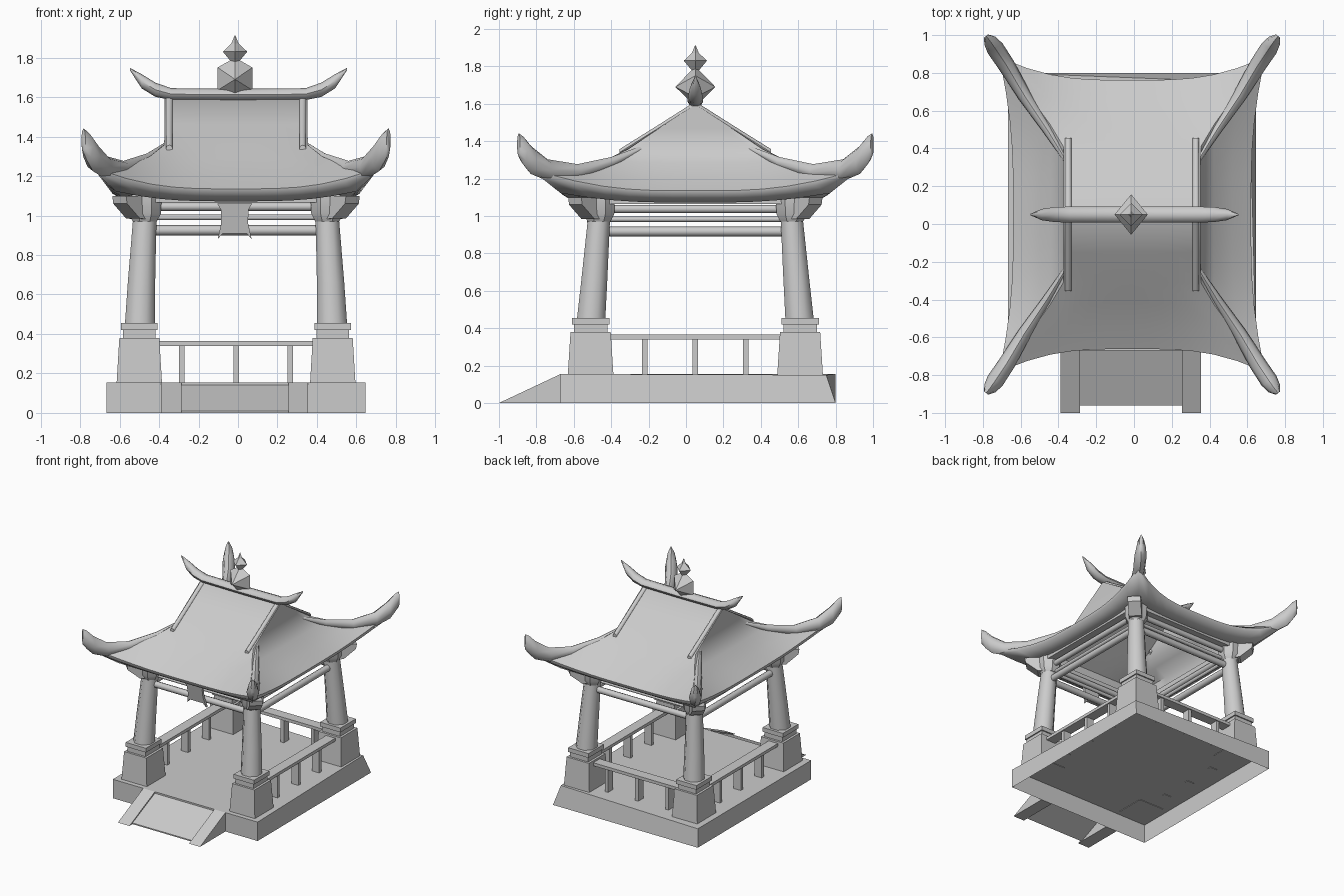
import bpy, bmesh, math
from mathutils import Vector

cube = bpy.data.objects.get("Cube")
if cube:
    bpy.data.objects.remove(cube, do_unlink=True)

CX, CY = -0.01, 0.05   # plan centre of the pavilion
CORNERS = [(sx, sy) for sx in (-1, 1) for sy in (-1, 1)]

stone = bpy.data.materials.new("plain_grey")
stone.use_nodes = True
GREY = (0.6, 0.6, 0.6, 1)
stone.diffuse_color = GREY
stone.node_tree.nodes["Principled BSDF"].inputs["Base Color"].default_value = GREY


def finish(name, bm, smooth=0):
    bmesh.ops.recalc_face_normals(bm, faces=bm.faces)
    me = bpy.data.meshes.new(name)
    bm.to_mesh(me)
    bm.free()
    me.materials.append(stone)
    if smooth:
        me.shade_smooth()
        me.set_sharp_from_angle(angle=math.radians(smooth))
    ob = bpy.data.objects.new(name, me)
    ob.location = (CX, CY, 0)
    bpy.context.collection.objects.link(ob)


def loft(name, rings, smooth=0, caps=(True, True)):
    """Skin a list of closed rings with quads."""
    bm = bmesh.new()
    vs = [[bm.verts.new(p) for p in r] for r in rings]
    n = len(vs[0])
    for a, b in zip(vs, vs[1:]):
        for i in range(n):
            j = (i + 1) % n
            bm.faces.new((a[i], a[j], b[j], b[i]))
    if caps[0]:
        bm.faces.new(vs[0])
    if caps[1]:
        bm.faces.new(vs[-1])
    finish(name, bm, smooth)


def rect(x, y, hx, hy, z):
    return [(x - hx, y - hy, z), (x + hx, y - hy, z), (x + hx, y + hy, z), (x - hx, y + hy, z)]


def box(name, x, y, hx, hy, z0, z1, taper=1.0):
    loft(name, [rect(x, y, hx, hy, z0), rect(x, y, hx * taper, hy * taper, z1)])


def ngon(x, y, z, r, n=8):
    return [(x + r * math.cos((i + .5) * math.tau / n), y + r * math.sin((i + .5) * math.tau / n), z)
            for i in range(n)]


def sweep(name, path, smooth=50, n=8):
    """Path points are (x, y, z, half width, half height); sections stay upright."""
    rings = []
    for i, (x, y, z, w, h) in enumerate(path):
        a, b = path[max(i - 1, 0)], path[min(i + 1, len(path) - 1)]
        side = Vector((b[1] - a[1], a[0] - b[0], 0)).normalized()
        ring = []
        for k in range(n):
            t = k * math.tau / n
            ring.append(Vector((x, y, z + h * math.sin(t))) + side * w * math.cos(t))
        rings.append(ring)
    loft(name, rings, smooth)


def hull(name, points):
    bm = bmesh.new()
    for p in points:
        bm.verts.new(p)
    bmesh.ops.convex_hull(bm, input=bm.verts)
    finish(name, bm)


# Platform: a hollow slab open underneath, worn at the left back corner
slab_top = rect(0, 0.015, 0.657, 0.735, 0.155)
slab_top[2] = (0.62, 0.70, 0.15)
loft("platform", [rect(0, 0.015, 0.657, 0.735, 0), slab_top], caps=(False, True))

# Entrance ramp with two side kerbs
Y_TOP, Y_FOOT = -0.72, -1.05
for name, x0, x1 in (("left_ramp_kerb", 0.265, 0.365), ("right_ramp_kerb", -0.38, -0.275)):
    hull(name, [(x, y, z) for x in (x0, x1)
                for y, z in ((Y_TOP, 0), (Y_TOP, 0.155), (Y_FOOT, 0))])
hull("ramp_panel", [(x, y, z) for x in (-0.28, 0.27)
                    for y, z in ((Y_TOP, 0.13), (Y_TOP, 0.142), (Y_FOOT + .04, 0), (Y_FOOT + .04, 0.01))])

# Corner supports: pedestal, cap, column, capital and diagonal bracket
for sx, sy in CORNERS:
    px, py = 0.49 * sx, 0.56 * sy
    tag = ("left" if sx > 0 else "right") + ("_front" if sy < 0 else "_back")
    box(tag + "_pedestal", px, py, 0.115, 0.122, 0.15, 0.38, 0.88)
    box(tag + "_pedestal_cap", px, py, 0.082, 0.09, 0.38, 0.425)
    box(tag + "_cap_slab", px, py, 0.092, 0.1, 0.42, 0.455)
    tx, ty = 0.462 * sx, 0.515 * sy
    loft(tag + "_column", [ngon(0.487 * sx, 0.557 * sy, 0.45, 0.082),
                           ngon(0.479 * sx, 0.54 * sy, 0.66, 0.075),
                           ngon(tx, ty, 0.99, 0.064)], smooth=50)
    loft(tag + "_capital", [ngon(tx, ty, 0.97, 0.066), ngon(tx, ty, 1.01, 0.088),
                            ngon(tx, ty, 1.10, 0.092)], smooth=30)
    d = 0.035
    hull(tag + "_bracket", [(tx + sx * (o + e), ty + sy * (o - e), z)
                            for o, z in ((0, 0.98), (0.06, 0.985), (0.085, 1.03), (0.125, 1.06),
                                         (0.13, 1.1), (0, 1.1))
                            for e in (-d, d)])

# Tie beams between the columns, with a plate ring above
for z, r, out in ((0.925, 0.026, 0.0), (0.99, 0.014, -0.02), (1.045, 0.022, 0.0)):
    for s in (-1, 1):
        y, x = s * (0.52 + out), s * (0.465 + out)
        sweep("cross_beam", [(-0.46, y, z, r, r), (0.46, y, z, r, r)])
        sweep("side_beam", [(x, -0.52, z - .008, r, r), (x, 0.52, z - .008, r, r)])
for s in (-1, 1):
    box("cross_plate", 0, s * 0.55, 0.53, 0.03, 1.065, 1.105)
    box("side_plate", s * 0.495, 0, 0.03, 0.55, 1.065, 1.105)

# Railings on both sides and the back; the front stays open
RAIL, THIN, DEEP = 0.042, 0.014, 0.032
for s in (-1, 1):
    box("side_rail", s * 0.5, 0, RAIL, 0.46, 0.34, 0.365)
    for y in (-0.27, 0, 0.27):
        box("side_rail_post", s * 0.5, y, DEEP, THIN, 0.15, 0.345)
box("back_rail", 0, 0.57, 0.4, RAIL, 0.34, 0.365)
for x in (-0.275, 0, 0.275):
    box("back_rail_post", x, 0.57, THIN, DEEP, 0.15, 0.345)


# Hip-and-gable roof: square rings whose corners are drawn out and lifted
def roof_ring(hx, hy, z, pull=0.0, lift=0.0, steps=12):
    ring = []
    for q in range(4):
        for i in range(steps):
            t = -1 + 2 * i / steps
            u, v = ((t, -1), (1, t), (-t, 1), (-1, -t))[q]
            c = abs(t) ** 3.5
            ring.append((u * (hx + 0.6 * pull * c), v * (hy + pull * c), z + lift * c))
    return ring


# The lining runs close beneath the outer skin
loft("roof", [
    roof_ring(0.362, 0.004, 1.592),
    roof_ring(0.362, 0.20, 1.465),
    roof_ring(0.364, 0.36, 1.362, 0, -0.005),
    roof_ring(0.43, 0.47, 1.285, 0.01, 0.015),
    roof_ring(0.53, 0.60, 1.20, 0.05, 0.045),
    roof_ring(0.63, 0.712, 1.135, 0.12, 0.10),
    roof_ring(0.625, 0.705, 1.11, 0.12, 0.095),
    roof_ring(0.56, 0.64, 1.072, 0.08, 0.05),
    roof_ring(0.50, 0.56, 1.085, 0.02, 0.02),
    roof_ring(0.50, 0.57, 1.20, 0.03, 0.03),
    roof_ring(0.42, 0.46, 1.27),
    roof_ring(0.35, 0.35, 1.345),
    roof_ring(0.348, 0.19, 1.45),
    roof_ring(0.345, 0.004, 1.572),
], smooth=50)

# Upturned hip horns at the four corners
HORN = [(.34, .27, 1.37, .010, .012), (.45, .45, 1.285, .025, .03), (.57, .63, 1.235, .036, .042),
        (.665, .79, 1.245, .045, .058), (.725, .88, 1.30, .047, .075), (.753, .92, 1.35, .036, .075),
        (.773, .945, 1.38, .014, .062)]
for sx, sy in CORNERS:
    sweep("hip_horn", [(x * sx, y * sy, z, w, h) for x, y, z, w, h in HORN])

# Gable rods lying on the slopes
ROD = 0.017
for sx, sy in CORNERS:
    sweep("gable_rod", [(0.338 * sx, y * sy, z, ROD, ROD)
                        for y, z in ((0, 1.595), (0.2, 1.468), (0.405, 1.34))])

# Curved ridge beam with rising tips
HALF = [(0.0, 1.612, .042, .03), (.34, 1.615, .042, .03), (.42, 1.637, .04, .036),
        (.49, 1.68, .03, .036), (.55, 1.742, .004, .006)]
ridge = [(-x, 0, z, w, h) for x, z, w, h in HALF[:0:-1]] + [(x, 0, z, w, h) for x, z, w, h in HALF]
sweep("ridge_beam", [(x + 0.012, *rest) for x, *rest in ridge])

# Faceted finial: large gem and a small spiked one
hull("finial_gem", [(-0.005, 0, 1.585), (-0.005, 0, 1.80)]
     + [(s * 0.088 - 0.005, 0, z) for s in (-1, 1) for z in (1.635, 1.75)]
     + [(-0.005, s * 0.107, 1.69) for s in (-1, 1)])
loft("finial_tip", [[(r - 0.005, 0, z), (-0.005, r, z), (-r - 0.005, 0, z), (-0.005, -r, z)]
                    for z, r in ((1.77, .012), (1.83, .062), (1.872, .018), (1.912, .002))])

# Hanging plaque with flared corners under the front eave
OUTLINE = [(0.088, 1.06), (0.07, 1.03), (0.068, 0.96), (0.086, 0.88), (0.06, 0.91)]
outline = OUTLINE + [(-x, z) for x, z in OUTLINE[::-1]]
loft("plaque", [[(x - 0.007, y - 0.2 * (z - 0.9), z) for x, z in outline] for y in (-0.565, -0.545)])
